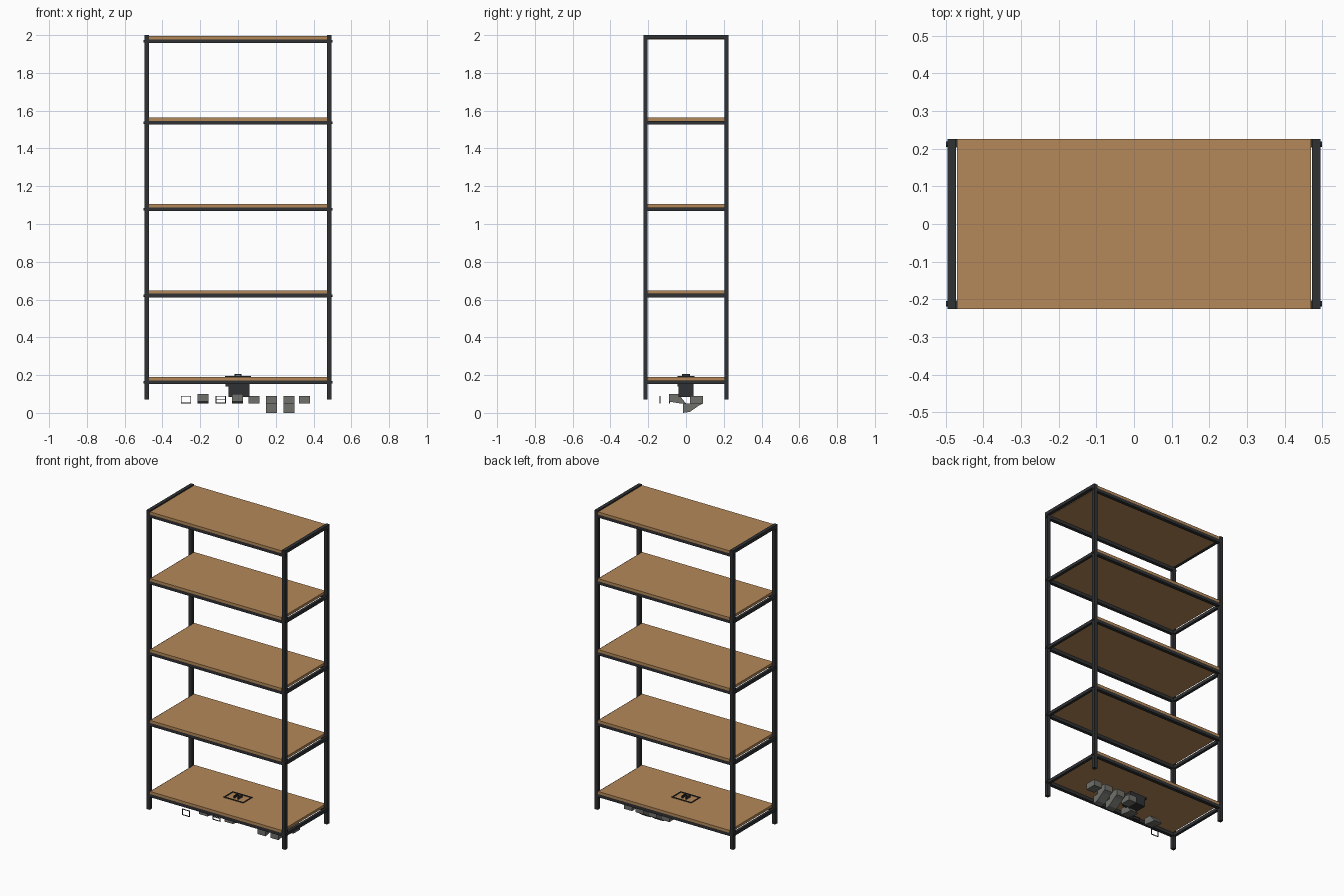
import bpy, bmesh, math
from mathutils import Matrix

old = bpy.data.objects.get("Cube")
if old:
    bpy.data.objects.remove(old, do_unlink=True)


def material(name, colour):
    m = bpy.data.materials.new(name)
    m.use_nodes = True
    m.diffuse_color = (*colour, 1)
    m.node_tree.nodes["Principled BSDF"].inputs["Base Color"].default_value = (*colour, 1)
    return m


WOOD = material("warm wood", (0.46, 0.25, 0.10))
STEEL = material("dark steel", (0.03, 0.031, 0.034))
GREY = material("mid grey", (0.16, 0.16, 0.15))


def finish(name, bm, mat):
    bmesh.ops.recalc_face_normals(bm, faces=bm.faces)
    mesh = bpy.data.meshes.new(name)
    bm.to_mesh(mesh)
    bm.free()
    mesh.materials.append(mat)
    ob = bpy.data.objects.new(name, mesh)
    bpy.context.collection.objects.link(ob)
    return ob


def box(name, x, y, z, mat):
    """Box from three (low, high) ranges."""
    bm = bmesh.new()
    size = [b - a for a, b in (x, y, z)]
    mid = [(a + b) / 2 for a, b in (x, y, z)]
    bmesh.ops.create_cube(bm, size=1, matrix=Matrix.Translation(mid) @ Matrix.Diagonal((*size, 1)))
    return finish(name, bm, mat)


def span(side, inner, outer):
    return tuple(sorted((side * inner, side * outer)))


def prism(name, x, profile, mat):
    """Side profile of (y, z) points extruded along x."""
    bm = bmesh.new()
    face = bm.faces.new([bm.verts.new((x[0], y, z)) for y, z in profile])
    out = bmesh.ops.extrude_face_region(bm, geom=[face])["geom"]
    verts = [v for v in out if isinstance(v, bmesh.types.BMVert)]
    bmesh.ops.translate(bm, verts=verts, vec=(x[1] - x[0], 0, 0))
    return finish(name, bm, mat)


def bolt(x, y, z):
    bm = bmesh.new()
    bmesh.ops.create_cone(bm, cap_ends=True, segments=12, radius1=0.007, radius2=0.007, depth=0.008,
                          matrix=Matrix.Translation((x, y, z)) @ Matrix.Rotation(math.pi / 2, 4, "Y"))
    finish("bolt", bm, STEEL)


def upright_frame(name, x, y, z, t=0.004):
    """Thin rectangular outline facing the front."""
    for side in (0, 1):
        xs = (x[0], x[0] + t) if side == 0 else (x[1] - t, x[1])
        zs = (z[0], z[0] + t) if side == 0 else (z[1] - t, z[1])
        box(name + "_side", xs, (y, y + t), z, STEEL)
        box(name + "_bar", x, (y, y + t), zs, STEEL)


IN_X, OUT_X, IN_Y, OUT_Y = 0.472, 0.495, 0.203, 0.226
BEAM, BOARD = 0.02, 0.017
LEVELS = (0.152, 0.611, 1.068, 1.526, 1.957)

# Four posts and the rails across their tops
for sx in (-1, 1):
    for sy in (-1, 1):
        box("post", span(sx, IN_X, OUT_X), span(sy, IN_Y, OUT_Y), (0.07, 1.98), STEEL)
    box("top_rail", span(sx, IN_X, OUT_X), (-OUT_Y, OUT_Y), (1.979, 2), STEEL)

# Boards, long beams, side rails and bolts at each level
for z in LEVELS:
    box("shelf_board", (-0.47, 0.47), (-0.225, 0.225), (z + BEAM, z + BEAM + BOARD), WOOD)
    for sy in (-1, 1):
        box("long_beam", (-IN_X, IN_X), span(sy, IN_Y, OUT_Y - 0.001), (z, z + BEAM), STEEL)
        for sx in (-1, 1):
            bolt(sx * 0.495, sy * 0.212, z + BEAM / 2)
    if z < 1.9:
        for sx in (-1, 1):
            box("side_rail", span(sx, 0.475, 0.492), (-IN_Y, IN_Y), (z, z + BEAM), STEEL)

# Block below the bottom board, and outlined plate with a ring on it
box("under_block", (-0.065, 0.06), (-0.045, 0.04), (0.14, 0.152), STEEL)
box("under_block", (-0.05, 0.06), (-0.04, 0.04), (0.085, 0.14), STEEL)
for s in (-1, 1):
    box("plate_edge", (-0.07, 0.07), span(s, 0.041, 0.046), (0.187, 0.194), STEEL)
    box("plate_edge", span(s, 0.065, 0.07), (-0.046, 0.046), (0.187, 0.194), STEEL)
    box("plate_tab", span(s, 0.012, 0.018), (-0.02, 0.02), (0.187, 0.205), STEEL)
box("plate_tab", (-0.018, 0.018), (-0.003, 0.003), (0.199, 0.205), STEEL)

# Row of small clips under the shelf
upright_frame("open_clip", (-0.302, -0.248), -0.14, (0.05, 0.09))
upright_frame("open_clip", (-0.118, -0.064), -0.09, (0.05, 0.09))
box("clip_bar", (-0.118, -0.064), (-0.09, -0.086), (0.068, 0.072), STEEL)
SLANT = ((-0.09, 0.1), (-0.09, 0.06), (-0.03, 0.05), (0.0, 0.05), (-0.04, 0.1))
WEDGE = ((0.02, 0.09), (0.09, 0.09), (0.09, 0.05), (0.02, 0.05))
FOOT = ((-0.015, 0.05), (0.09, 0.05), (0.07, 0.04), (0.02, 0.005), (-0.015, 0.0))
for x, profile in ((-0.185, SLANT), (-0.003, SLANT), (0.085, WEDGE),
                   (0.178, WEDGE), (0.27, WEDGE), (0.352, WEDGE)):
    prism("grey_clip", (x - 0.029, x + 0.029), profile, GREY)
for x in (0.178, 0.27):
    prism("grey_foot", (x - 0.029, x + 0.029), FOOT, GREY)
